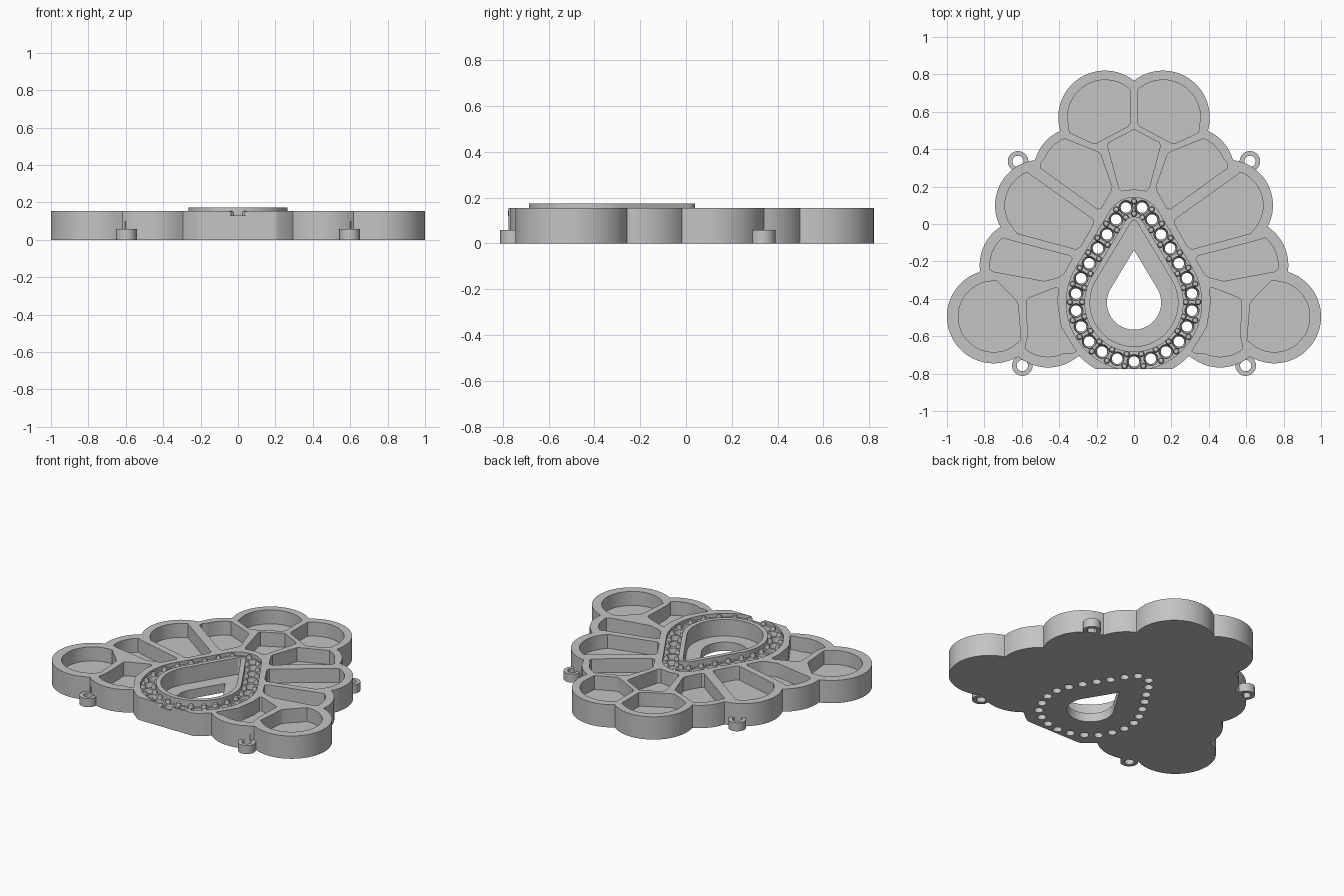
import bpy, bmesh
from math import sin, cos, pi, radians, sqrt
from mathutils import Vector
from mathutils.geometry import delaunay_2d_cdt

if "Cube" in bpy.data.objects:
    bpy.data.objects.remove(bpy.data.objects["Cube"])

metal = bpy.data.materials.new("grey metal")
metal.use_nodes = True
GREY = (0.55, 0.55, 0.55, 1)
metal.diffuse_color = GREY
metal.node_tree.nodes["Principled BSDF"].inputs["Base Color"].default_value = GREY

TOP, FLOOR, CHANNEL, RIM = 0.155, 0.06, 0.13, 0.173
FRONT = -0.775


def arc(cx, cy, r, a0, a1, n=24):
    return [(cx + r * cos(radians(a0 + (a1 - a0) * i / n)),
             cy + r * sin(radians(a0 + (a1 - a0) * i / n))) for i in range(n + 1)]


def circle(cx, cy, r, n=32):
    return arc(cx, cy, r, 0, 360, n)[:-1]


def flip(pts):
    return [(-x, y) for x, y in reversed(pts)]


def teardrop(r, tip):
    """Large circle joined by tangents to a small tip circle."""
    half, cy = 31, -0.42
    ty = cy + (r - tip) / sin(radians(half))
    return arc(0, cy, r, 180 - half, 360 + half, 64) + arc(0, ty, tip, half, 180 - half, 16)


def inside(x, y, loops):
    odd = False
    for pts in loops:
        for (ax, ay), (bx, by) in zip(pts, pts[1:] + pts[:1]):
            if (ay > y) != (by > y) and x < ax + (y - ay) * (bx - ax) / (by - ay):
                odd = not odd
    return odd


def fill(bm, loops, z):
    """Flat area at height z bounded by the first loop, with the others as holes."""
    points, edges = [], []
    for pts in loops:
        start, n = len(points), len(pts)
        points += [Vector(p) for p in pts]
        edges += [(start + i, start + (i + 1) % n) for i in range(n)]
    flat, _, tris, *_ = delaunay_2d_cdt(points, edges, [], 0, 1e-6)
    verts = [bm.verts.new((p.x, p.y, z)) for p in flat]
    for tri in tris:
        mid = sum((flat[i] for i in tri), Vector((0, 0))) / 3
        if inside(mid.x, mid.y, loops):
            bm.faces.new([verts[i] for i in tri])


def wall(bm, low, z0, high, z1):
    """Side surface between two loops with the same number of points."""
    a = [bm.verts.new((x, y, z0)) for x, y in low]
    b = [bm.verts.new((x, y, z1)) for x, y in high]
    for i in range(len(a)):
        j = (i + 1) % len(a)
        bm.faces.new((a[i], a[j], b[j], b[i]))


def add_ring(bm, outer, inner, z0, z1):
    wall(bm, outer, z0, outer, z1)
    wall(bm, inner, z0, inner, z1)
    for z in (z0, z1):
        fill(bm, [outer, inner], z)


def add_lathe(bm, x, y, profile, n=12):
    """Closed solid turned about a vertical axis, profile listed bottom to top."""
    for (r0, z0), (r1, z1) in zip(profile, profile[1:]):
        wall(bm, circle(x, y, r0, n), z0, circle(x, y, r1, n), z1)
    for r, z in (profile[0], profile[-1]):
        bm.faces.new([bm.verts.new((px, py, z)) for px, py in circle(x, y, r, n)])


def finish(name, bm):
    bmesh.ops.remove_doubles(bm, verts=bm.verts, dist=1e-5)
    loose = [v for v in bm.verts if not v.link_faces]
    bmesh.ops.delete(bm, geom=loose, context="VERTS")
    bmesh.ops.recalc_face_normals(bm, faces=bm.faces)
    mesh = bpy.data.meshes.new(name)
    bm.to_mesh(mesh)
    bm.free()
    mesh.materials.append(metal)
    obj = bpy.data.objects.new(name, mesh)
    bpy.context.collection.objects.link(obj)
    bpy.ops.object.select_all(action="DESELECT")
    obj.select_set(True)
    bpy.context.view_layer.objects.active = obj
    bpy.ops.object.shade_smooth_by_angle(angle=radians(30))


# Scalloped outline: outer reach of overlapping lobes, with a flat front
lobes = [(0.155, 0.57, 0.25), (0.3, 0.28, 0.237), (0.5, 0.1, 0.243),
         (0.58, -0.22, 0.245), (0.75, -0.495, 0.25), (0.46, -0.52, 0.247)]
lobes += [(-x, y, r) for x, y, r in lobes] + [(0, -0.42, 0.41)]


def reach(a, oy=-0.3):
    best = 0
    for cx, cy, r in lobes:
        along = cx * cos(a) + (cy - oy) * sin(a)
        off = cx * cx + (cy - oy) ** 2 - along ** 2
        if off < r * r:
            best = max(best, along + sqrt(r * r - off))
    return best * cos(a), max(oy + best * sin(a), FRONT)


outline = [reach(2 * pi * i / 600) for i in range(600)]

# Petal pockets
half_pockets = [
    arc(0.155, 0.57, 0.2, 0, 132) + [(0.02, 0.54), (0.035, 0.52), (0.2, 0.433), (0.225, 0.433), (0.345, 0.49)],
    [(0.2, 0.388), (0.18, 0.375), (0.118, 0.2), (0.125, 0.175), (0.175, 0.085), (0.195, 0.08),
     (0.5, 0.3), (0.5, 0.325)] + arc(0.3, 0.28, 0.19, 23, 68),
    arc(0.5, 0.1, 0.19, 68, -38) + [(0.625, -0.05), (0.31, -0.135), (0.285, -0.12), (0.215, 0.005), (0.22, 0.025)],
    arc(0.58, -0.22, 0.19, 50, -7) + [(0.75, -0.255), (0.48, -0.305), (0.4, -0.285), (0.375, -0.265),
                                      (0.33, -0.185), (0.345, -0.17), (0.65, -0.09)],
    arc(0.75, -0.495, 0.19, 95, -122) + [(0.605, -0.62), (0.62, -0.43), (0.63, -0.41)],
    [(0.575, -0.41), (0.56, -0.395), (0.42, -0.34), (0.405, -0.345), (0.41, -0.42), (0.39, -0.55),
     (0.31, -0.68), (0.33, -0.69)] + arc(0.46, -0.52, 0.19, -115, -50) + [(0.568, -0.6)],
]
crown = [(0, 0.505), (0.135, 0.435), (0.14, 0.415), (0.08, 0.19), (0.065, 0.177)]
pockets = half_pockets + [flip(p) for p in half_pockets] + [crown + [(0, 0.185)] + flip(crown)[:-1]]

# Round stone seats
half_seats = [(0.043, 0.088), (0.096, 0.024), (0.144, -0.056), (0.193, -0.13), (0.24, -0.21),
              (0.283, -0.29), (0.31, -0.372), (0.31, -0.463), (0.283, -0.548), (0.24, -0.628),
              (0.171, -0.682), (0.09, -0.72)]
seats = half_seats + [(0, -0.735)] + flip(half_seats)
drills = [circle(x, y, 0.028) for x, y in seats]
mouths = [circle(x, y, 0.037) for x, y in seats]

channel = [(x, max(y, FRONT)) for x, y in teardrop(0.362, 0.15)]
opening, hole = teardrop(0.235, 0.017), teardrop(0.145, 0.003)
gap = max(x for x, y in channel if y == FRONT)

# Plate: base, pocket floors, channel floor and top, joined by walls
bm = bmesh.new()
fill(bm, [outline, hole] + drills, 0)
fill(bm, [opening, hole], FLOOR)
fill(bm, [channel, opening] + mouths, CHANNEL)
fill(bm, [outline, channel] + pockets, TOP)
for p in pockets:
    fill(bm, [p], FLOOR)
    wall(bm, p, FLOOR, p, TOP)
wall(bm, hole, 0, hole, FLOOR)
wall(bm, opening, FLOOR, opening, CHANNEL)
for d, m in zip(drills, mouths):
    wall(bm, d, 0, d, 0.09)
    wall(bm, d, 0.09, m, 0.115)
    wall(bm, m, 0.115, m, CHANNEL)
wall(bm, outline, 0, outline, CHANNEL)
# The channel breaks out through the flat front
for loop in (outline, channel):
    for p, q in zip(loop, loop[1:] + loop[:1]):
        if not (p[1] == q[1] == FRONT and abs(p[0] + q[0]) < 2 * gap):
            corners = (*p, CHANNEL), (*q, CHANNEL), (*q, TOP), (*p, TOP)
            bm.faces.new([bm.verts.new(c) for c in corners])
finish("scalloped_plate", bm)

# Raised teardrop rim
bm = bmesh.new()
add_ring(bm, teardrop(0.265, 0.058), opening, CHANNEL, RIM)
finish("teardrop_rim", bm)

# Prong pairs between neighbouring seats
bm = bmesh.new()
for (ax, ay), (bx, by) in zip(seats, seats[1:] + seats[:1]):
    dx, dy = bx - ax, by - ay
    d = sqrt(dx * dx + dy * dy)
    for side in (-0.033, 0.033):
        add_lathe(bm, (ax + bx) / 2 - dy / d * side, (ay + by) / 2 + dx / d * side,
                  [(0.016, 0.12), (0.016, 0.143), (0.012, 0.151), (0.005, 0.154)])
finish("prongs", bm)

# Hanging loops, each with a thin pin on the plate side
for name, x, y, px, py in (("front", 0.597, -0.757, 0, 0.036), ("back", 0.62, 0.335, -0.026, -0.026)):
    for side, s in (("left", 1), ("right", -1)):
        bm = bmesh.new()
        add_ring(bm, circle(s * x, y, 0.055, 48), circle(s * x, y, 0.03, 48), 0, 0.058)
        add_lathe(bm, s * (x + px), y + py, [(0.006, 0.05), (0.006, 0.1)])
        finish(f"{name}_{side}_loop", bm)
